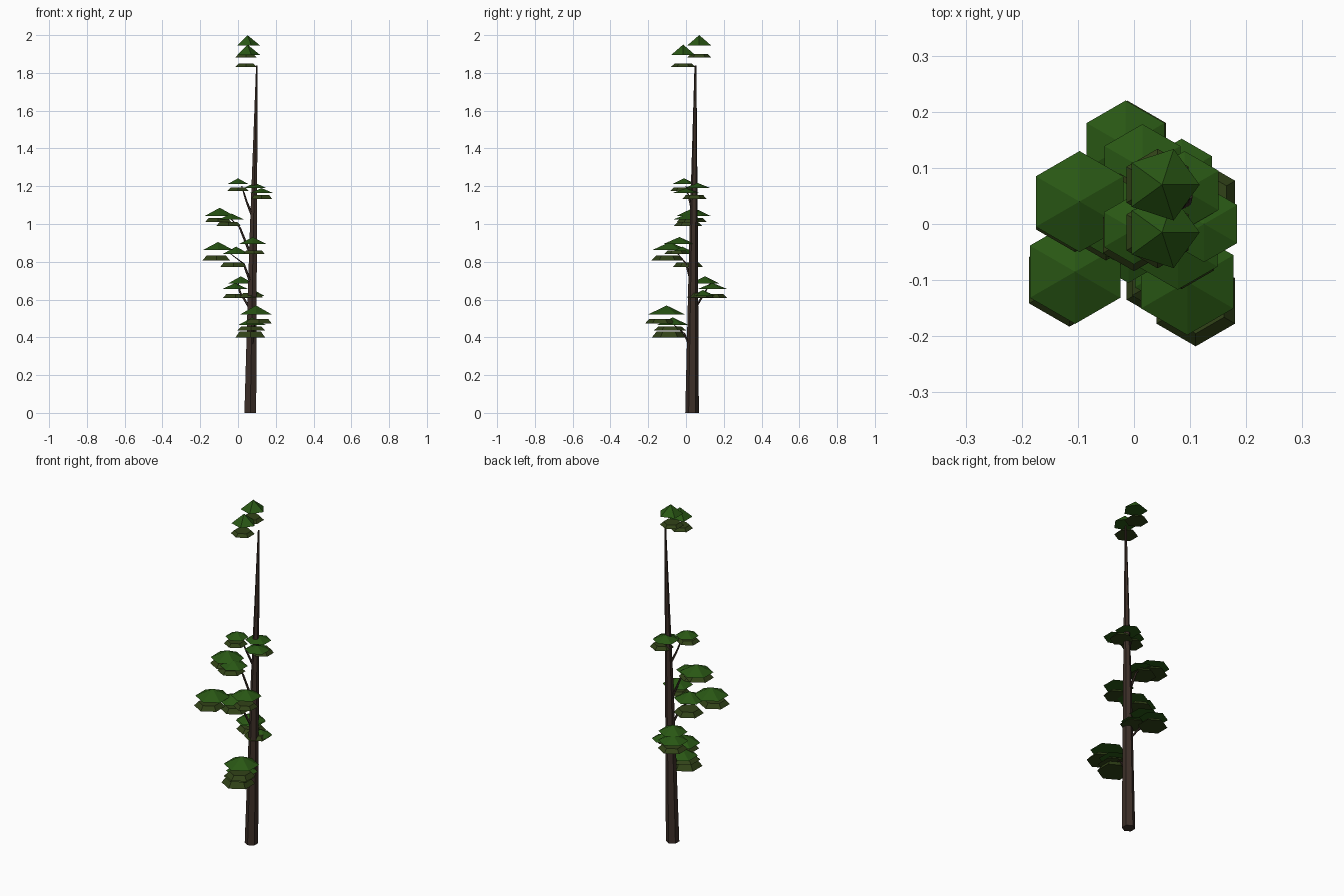
import bpy, math
from mathutils import Vector


def material(name, rgb):
    m = bpy.data.materials.new(name)
    m.diffuse_color = (*rgb, 1)
    return m


BARK = material("dark_bark", (0.045, 0.028, 0.021))
LEAF = material("leaf_green", (0.022, 0.095, 0.007))
OLIVE = material("olive_leaf", (0.031, 0.055, 0.009))


def make(name, verts, faces, mat):
    me = bpy.data.meshes.new(name)
    me.from_pydata(verts, [], faces)
    me.materials.append(mat)
    ob = bpy.data.objects.new(name, me)
    bpy.context.collection.objects.link(ob)
    return ob


def ring(c, r, n, start):
    return [(c[0] + r * math.cos(start + i * math.tau / n),
             c[1] + r * math.sin(start + i * math.tau / n), c[2]) for i in range(n)]


def tube(name, points, radii, n, mat, start=math.pi / 2):
    """Flat-faced tapered tube with closed ends, stacked from level rings."""
    verts, faces = [], []
    for p, r in zip(points, radii):
        verts += ring(p, r, n, start)
    for k in range(len(points) - 1):
        for i in range(n):
            a, b = k * n + i, k * n + (i + 1) % n
            faces.append((a, b, b + n, a + n))
    faces.append(tuple(reversed(range(n))))
    faces.append(tuple(range(len(verts) - n, len(verts))))
    return make(name, verts, faces, mat)


def cap(name, x, y, z, r, h, n=6, start=math.pi / 2):
    """Low pointed leaf pad with a closed underside."""
    verts = ring((x, y, z), r, n, start) + [(x, y, z + h)]
    faces = [(i, (i + 1) % n, n) for i in range(n)] + [tuple(reversed(range(n)))]
    return make(name, verts, faces, LEAF)


def plate(name, x, y, z, r, h, n=6, start=math.pi / 2, mat=OLIVE):
    """Flat-topped leaf pad under a cap."""
    return tube(name, [(x, y, z), (x, y, z + h)], [r, r * 0.72], n, mat, start)


# Trunk: tall, leaning, tapered
tube("trunk", [(0.065, 0.032, 0), (0.08, 0.04, 0.9), (0.10, 0.05, 1.84)],
     [0.036, 0.023, 0.005], 6, BARK)

# Thin branches rising to each leaf cluster
branches = [
    [(0.07, 0.03, 0.33), (0.08, -0.01, 0.42), (0.09, -0.08, 0.48)],
    [(0.07, 0.04, 0.54), (0.01, 0.10, 0.64), (0.0, 0.13, 0.69)],
    [(0.07, 0.03, 0.68), (0.03, 0.0, 0.79), (-0.05, -0.05, 0.85)],
    [(0.07, 0.04, 0.83), (0.01, 0.03, 0.98), (-0.04, 0.03, 1.03)],
    [(0.08, 0.04, 1.03), (0.045, 0.02, 1.12), (0.02, 0.0, 1.20)],
]
for i, b in enumerate(branches):
    tube(f"branch_{i + 1}", b, [0.008, 0.006, 0.003], 5, BARK)

# Leaf caps: x, y, base height, radius, height
caps = [
    (0.095, -0.103, 0.522, 0.095, 0.047), (0.075, -0.07, 0.465, 0.085, 0.04),
    (0.015, 0.10, 0.685, 0.078, 0.038), (-0.015, 0.14, 0.655, 0.08, 0.033),
    (0.085, 0.09, 0.62, 0.062, 0.03),
    (-0.105, -0.085, 0.862, 0.093, 0.043), (-0.01, -0.02, 0.84, 0.085, 0.04),
    (0.078, -0.035, 0.895, 0.082, 0.036), 
    (-0.097, 0.04, 1.043, 0.09, 0.043), (-0.035, 0.01, 1.025, 0.075, 0.03),
    (0.0, -0.01, 1.212, 0.062, 0.03), (0.09, 0.06, 1.19, 0.07, 0.028),
    (0.125, 0.0, 1.165, 0.068, 0.025),
]
for i, c in enumerate(caps):
    cap(f"leaf_cap_{i + 1}", *c)

# Leaf plates: x, y, base height, radius, height
plates = [
    (0.11, -0.137, 0.472, 0.081, 0.024), (0.065, -0.09, 0.40, 0.09, 0.032),
    (0.07, -0.085, 0.437, 0.085, 0.02),
    (-0.012, 0.14, 0.607, 0.08, 0.022), (0.07, 0.075, 0.612, 0.07, 0.022),
    (-0.115, -0.10, 0.808, 0.083, 0.024), (-0.025, 0.01, 0.772, 0.08, 0.025),
    (0.085, -0.05, 0.84, 0.066, 0.02),
    (-0.105, 0.03, 1.01, 0.08, 0.022), (-0.05, 0.01, 0.99, 0.075, 0.02),
    (0.0, -0.02, 1.175, 0.064, 0.018), (0.125, 0.045, 1.133, 0.064, 0.02),
]
for i, p in enumerate(plates):
    plate(f"leaf_plate_{i + 1}", *p)

# Crown: two five-sided caps with a plate below each
for i, (y, z) in enumerate([(0.07, 1.945), (-0.015, 1.895)]):
    cap(f"crown_cap_{i + 1}", 0.05, y, z, 0.067, 0.055, 5, 0)
    plate(f"crown_plate_{i + 1}", 0.042, y, z - 0.063, 0.064, 0.017)
